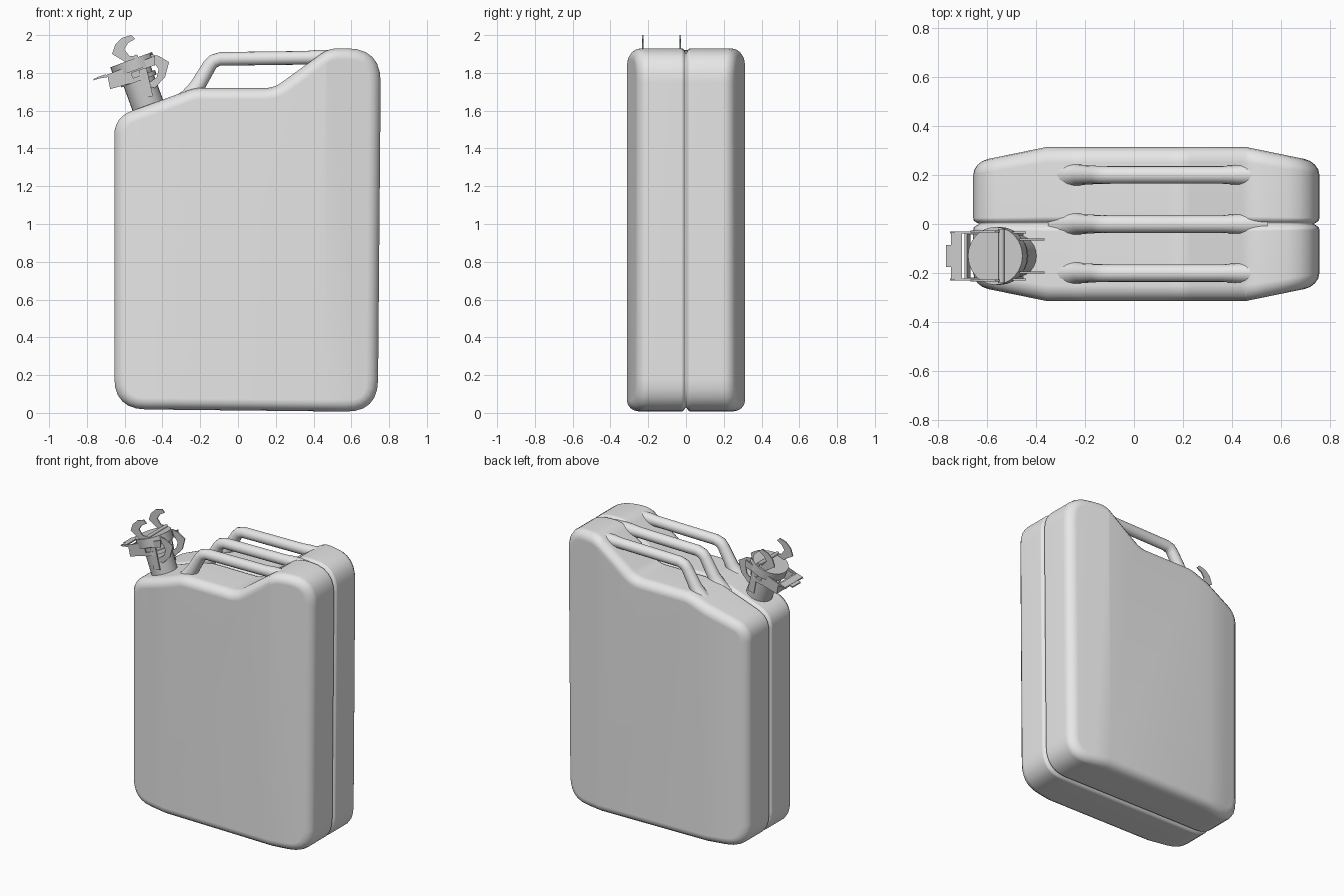
import bpy, bmesh, math
from mathutils import Vector, Matrix

if "Cube" in bpy.data.objects:
    bpy.data.objects.remove(bpy.data.objects["Cube"])


def material(name, grey):
    mat = bpy.data.materials.new(name)
    mat.use_nodes = True
    colour = (grey, grey, grey, 1)
    mat.diffuse_color = colour
    mat.node_tree.nodes["Principled BSDF"].inputs["Base Color"].default_value = colour
    return mat


CAN = material("can grey", 0.8)
FITTING = material("fitting grey", 0.6)


def finish(name, bm, mat, angle=35):
    bmesh.ops.recalc_face_normals(bm, faces=bm.faces[:])
    mesh = bpy.data.meshes.new(name)
    bm.to_mesh(mesh)
    bm.free()
    mesh.materials.append(mat)
    obj = bpy.data.objects.new(name, mesh)
    bpy.context.collection.objects.link(obj)
    bpy.ops.object.select_all(action="DESELECT")
    obj.select_set(True)
    bpy.context.view_layer.objects.active = obj
    bpy.ops.object.shade_smooth_by_angle(angle=math.radians(angle))
    return obj


def rounded(corners, steps=6):
    """Outline in x, z with every corner (x, z, radius) rounded."""
    pts = [Vector(c[:2]) for c in corners]
    out = []
    for i, p in enumerate(pts):
        a = (pts[i - 1] - p).normalized()
        b = (pts[(i + 1) % len(pts)] - p).normalized()
        reach = corners[i][2] / math.tan(a.angle(b) / 2)
        for k in range(steps + 1):
            t = k / steps
            out.append(p + a * reach * (1 - t) ** 2 + b * reach * t ** 2)
    return out


def inset(pts, amount):
    out = []
    for i, p in enumerate(pts):
        d = (pts[(i + 1) % len(pts)] - pts[i - 1]).normalized()
        out.append(p + Vector((-d.y, d.x)) * amount)
    return out


def bridge(bm, rings):
    for r, s in zip(rings, rings[1:]):
        for i in range(len(r)):
            j = (i + 1) % len(r)
            bm.faces.new((r[i], r[j], s[j], s[i]))


# Can body: one pressed half, tapered towards both ends, then mirrored
outline = rounded([(-0.655, 0.02, 0.17), (0.74, 0.005, 0.17), (0.757, 1.93, 0.18),
                   (0.48, 1.93, 0.16), (0.19, 1.72, 0.15), (-0.23, 1.72, 0.2),
                   (-0.655, 1.565, 0.14)])
section = [(0, 0.025), (0.008, 0.012), (0.018, 0.002), (0.03, 0), (0.25, 0),
           (0.275, 0.005), (0.295, 0.018), (0.308, 0.036), (0.313, 0.06)]
bm = bmesh.new()
rings = [[bm.verts.new((p.x, y, p.y)) for p in inset(outline, d)] for y, d in section]
bridge(bm, rings)
bm.faces.new(rings[-1])
for x in (-0.36, 0.46):
    bmesh.ops.bisect_plane(bm, geom=bm.verts[:] + bm.edges[:] + bm.faces[:],
                           plane_co=(x, 0, 0), plane_no=(1, 0, 0))
for v in bm.verts:
    beyond = max(0, -0.36 - v.co.x, v.co.x - 0.46)
    v.co.y *= 1 - 0.19 * beyond / 0.29
body = finish("can_body", bm, CAN, 50)
mirror = body.modifiers.new("other half", "MIRROR")
mirror.use_axis = (False, True, False)
body.modifiers.new("even shading", "WEIGHTED_NORMAL").keep_sharp = True


# Three carrying bars, flared where they grow out of the can
bar_path = [(-0.29, 1.62, 0.075), (-0.25, 1.675, 0.052), (-0.215, 1.73, 0.041),
            (-0.15, 1.84, 0.037), (-0.13, 1.862, 0.037), (-0.095, 1.874, 0.036),
            (0.36, 1.88, 0.036), (0.42, 1.882, 0.04), (0.54, 1.87, 0.05)]


def carrying_bar(name, y, sides=16):
    bm = bmesh.new()
    rings = []
    for i, (x, z, r) in enumerate(bar_path):
        a, b = bar_path[max(i - 1, 0)], bar_path[min(i + 1, len(bar_path) - 1)]
        d = Vector((b[0] - a[0], 0, b[1] - a[1])).normalized()
        up = Vector((-d.z, 0, d.x))
        ring = []
        for k in range(sides):
            t = math.tau * k / sides
            ring.append(bm.verts.new(Vector((x, y, z)) + up * r * math.cos(t)
                                     + Vector((0, r * math.sin(t), 0))))
        rings.append(ring)
    bridge(bm, rings)
    for end in (rings[0], rings[-1]):
        bm.faces.new(end)
    finish(name, bm, CAN, 50)


for name, y in (("front", -0.2), ("middle", 0), ("back", 0.2)):
    carrying_bar(name + "_carrying_bar", y)


# Spout: neck, collar and cap along an axis square to the sloping shoulder
SPOUT_Y = -0.13
tilt = Matrix.Translation((-0.48, SPOUT_Y, 1.635)) @ Matrix.Rotation(math.radians(-20), 4, "Y")


def drum(name, radius, low, high, mat=FITTING):
    bm = bmesh.new()
    bmesh.ops.create_cone(bm, cap_ends=True, segments=24, radius1=radius, radius2=radius,
                          depth=high - low,
                          matrix=tilt @ Matrix.Translation((0, 0, (low + high) / 2)))
    finish(name, bm, mat)


drum("spout_neck", 0.086, -0.06, 0.2)
drum("spout_collar", 0.1, 0.13, 0.155)
drum("spout_cap", 0.118, 0.19, 0.25)


# Latch parts: flat shapes in x, z given a width in y
def plate(name, pts, y0, y1):
    bm = bmesh.new()
    rings = [[bm.verts.new((x, y, z)) for x, z in pts] for y in (y0, y1)]
    bridge(bm, rings)
    for ring in rings:
        bm.faces.new(ring)
    finish(name, bm, FITTING, 20)


hook = [(-0.667, 1.9), (-0.65, 1.95), (-0.614, 1.985), (-0.566, 2.0), (-0.545, 1.98),
        (-0.582, 1.958), (-0.603, 1.925), (-0.575, 1.89), (-0.53, 1.89), (-0.53, 1.85),
        (-0.6, 1.86)]
lever = [(-0.75, 1.768), (-0.58, 1.795), (-0.44, 1.84), (-0.44, 1.89)]
claw = [(-0.466, 1.9), (-0.42, 1.89), (-0.365, 1.857), (-0.386, 1.778), (-0.44, 1.72),
        (-0.487, 1.735), (-0.43, 1.778), (-0.42, 1.82), (-0.45, 1.86)]
link = [(-0.53, 1.84), (-0.49, 1.85), (-0.45, 1.677), (-0.497, 1.667)]
skirt = [(-0.69, 1.78), (-0.677, 1.714), (-0.55, 1.75), (-0.57, 1.82)]
for side, s in (("right", -1), ("left", 1)):
    for name, shape, offset in (("hook", hook, 0.1), ("lever", lever, 0.096),
                                ("claw", claw, 0.067), ("link", link, 0.088),
                                ("skirt", skirt, 0.092)):
        y = SPOUT_Y + s * offset
        plate(f"{side}_latch_{name}", shape, y - 0.004, y + 0.004)

# Cross pieces joining the two latch sides
plate("lever_crossbar", [(-0.745, 1.768), (-0.7, 1.783), (-0.7, 1.792), (-0.745, 1.777)],
      SPOUT_Y - 0.096, SPOUT_Y + 0.096)
plate("lever_tab", [(-0.765, 1.76), (-0.735, 1.771), (-0.735, 1.779), (-0.765, 1.768)],
      SPOUT_Y - 0.045, SPOUT_Y + 0.045)
plate("skirt_crossbar", [(-0.69, 1.78), (-0.677, 1.714), (-0.667, 1.718), (-0.68, 1.784)],
      SPOUT_Y - 0.092, SPOUT_Y + 0.092)

bm = bmesh.new()
bmesh.ops.create_cone(bm, cap_ends=True, segments=12, radius1=0.012, radius2=0.012, depth=0.22,
                      matrix=Matrix.Translation((-0.54, SPOUT_Y, 1.885))
                      @ Matrix.Rotation(math.pi / 2, 4, "X"))
finish("latch_pivot", bm, FITTING)
